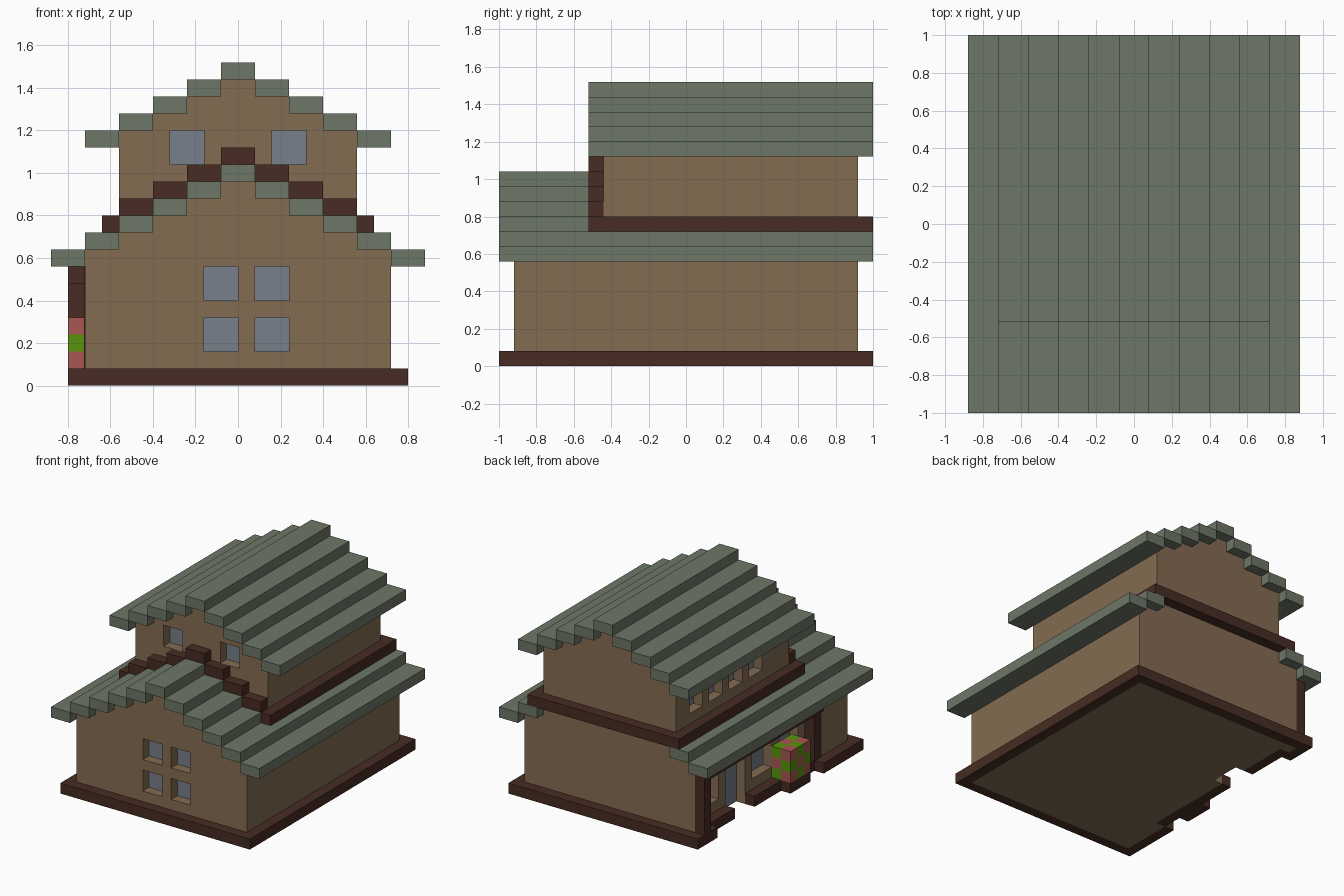
import bpy, bmesh

if "Cube" in bpy.data.objects:
    bpy.data.objects.remove(bpy.data.objects["Cube"])

U = 0.08  # block size


def material(name, rgb):
    m = bpy.data.materials.new(name)
    lin = [((c / 255 + 0.055) / 1.055) ** 2.4 for c in rgb]
    m.diffuse_color = (*lin, 1)
    m.use_nodes = True
    m.node_tree.nodes["Principled BSDF"].inputs["Base Color"].default_value = m.diffuse_color
    return m


TAN = material("tan wall", (132, 108, 82))
GREY = material("grey green roof", (109, 118, 103))
DARK = material("dark timber", (71, 44, 35))
GLASS = material("blue grey glass", (120, 128, 139))
GREEN = material("leaf green", (88, 148, 12))
PINK = material("flower pink", (168, 86, 82))


def finish(name, bm, *mats):
    bmesh.ops.recalc_face_normals(bm, faces=bm.faces)
    me = bpy.data.meshes.new(name)
    bm.to_mesh(me)
    bm.free()
    for m in mats:
        me.materials.append(m)
    ob = bpy.data.objects.new(name, me)
    bpy.context.collection.objects.link(ob)
    return ob


def add_box(bm, b, mat=0):
    x0, x1, y0, y1, z0, z1 = b
    vs = bmesh.ops.create_cube(bm, size=1)["verts"]
    for v in vs:
        v.co = ((x0, x1)[v.co.x > 0], (y0, y1)[v.co.y > 0], (z0, z1)[v.co.z > 0])
    for f in {f for v in vs for f in v.link_faces}:
        f.material_index = mat


def boxes(name, items, *mats):
    bm = bmesh.new()
    for b in items:
        add_box(bm, b)
    return finish(name, bm, *mats)


def stair_tiles(name, half, z, y0, y1, mat):
    """Mirrored two-block-wide stepped tiles rising to a ridge."""
    items = []
    while half > U + 0.01:
        for s in (-1, 1):
            a, b = sorted((s * half, s * (half - 2 * U)))
            items.append((a, b, y0, y1, z, z + U))
        half -= 2 * U
        z += U
    items.append((-U, U, y0, y1, z, z + U))
    return boxes(name, items, mat)


def gable_body(name, half, z0, z_eave, y0, y1):
    """Stepped gable profile swept front to back."""
    right = [(half, z0)]
    z = z_eave
    while half > 0.01:
        right += [(half, z), (half - 2 * U, z)]
        half -= 2 * U
        z += U
    right.pop()
    pts = right + [(-x, zz) for x, zz in reversed(right)]
    bm = bmesh.new()
    f = bm.faces.new([bm.verts.new((x, y0, zz)) for x, zz in pts])
    ext = bmesh.ops.extrude_face_region(bm, geom=[f])["geom"]
    for v in ext:
        if isinstance(v, bmesh.types.BMVert):
            v.co.y = y1
    return finish(name, bm, TAN)


def cut(body, name, items):
    c = boxes(name, items, TAN)
    c.hide_render = True
    c.hide_viewport = False
    c.display_type = 'WIRE'
    m = body.modifiers.new(name, 'BOOLEAN')
    m.operation = 'DIFFERENCE'
    m.solver = 'EXACT'
    m.object = c
    bpy.context.view_layer.objects.active = body
    bpy.ops.object.modifier_apply(modifier=name)
    bpy.data.objects.remove(c)


def front_windows(y, spots):
    """Cutters and glass plates for openings in a front wall."""
    c = [(x, x + .16, y - .05, y + U, z, z + .16) for x, z in spots]
    g = [(x, x + .16, y + U - .005, y + U + .004, z, z + .16) for x, z in spots]
    return c, g


def side_windows(x, spots):
    """Cutters and glass plates for openings in the left wall."""
    c = [(x - .04, x + U, a, b, z0 - (.05 if z0 == 0 else 0), z1) for a, b, z0, z1 in spots]
    g = [(x + U - .005, x + U + .004, a, b, z0, z1) for a, b, z0, z1 in spots]
    return c, g


# lower storey: walls, left porch recess, windows and door
lower = gable_body("lower_walls", .72, 0, .64, -.92, .92)
cut(lower, "porch_recess", [(-.9, -.64, -.52, .84, -.1, .56)])
c1, g1 = front_windows(-.92, [(x, z) for x in (-.16, .08) for z in (.16, .40)])
bays = [(.52, .76, .16, .40), (.20, .44, 0, .40), (-.12, .12, .16, .40), (-.44, -.20, .16, .40)]
c2, g2 = side_windows(-.64, bays)
cut(lower, "lower_openings", c1 + c2)
boxes("lower_glass", g1 + g2, GLASS)

# upper storey
upper = gable_body("upper_walls", .56, .76, 1.20, -.44, .92)
c1, g1 = front_windows(-.44, [(-.32, 1.04), (.16, 1.04)])
c2, g2 = side_windows(-.56, [(y - .16, y, .88, 1.12) for y in (.76, .52, .28, .04)])
cut(upper, "upper_openings", c1 + c2)
boxes("upper_glass", g1 + g2, GLASS)

# roofs: short lower gable roof in front, its eaves run the whole length
stair_tiles("lower_front_roof", .88, .56, -1, -.52, GREY)
eaves = []
for s in (-1, 1):
    for h, z in ((.88, .56), (.72, .64)):
        a, b = sorted((s * h, s * (h - 2 * U)))
        eaves.append((a, b, -.52, 1, z, z + U))
boxes("lower_eaves", eaves, GREY)
stair_tiles("upper_roof", .72, 1.12, -.52, 1, GREY)

# timber band between storeys and stepped trim on the upper front
boxes("storey_band", [(-.64, .64, -.52, 1, .72, .80)], DARK)
stair_tiles("front_gable_trim", .56, .80, -.52, -.44, DARK)

# foundation rim, broken up along the porch
boxes("foundation", [
    (-.8, .8, -1, -.92, 0, U), (-.8, .8, .92, 1, 0, U), (.72, .8, -.92, .92, 0, U),
    (-.8, -.72, .76, .92, 0, U), (-.8, -.72, -.92, -.52, 0, U),
    (-.72, -.64, .44, .84, 0, U), (-.72, -.64, -.52, .20, 0, U),
    (-.8, -.72, -.36, -.12, 0, U)], DARK)

# porch posts and beam
boxes("porch_posts", [(-.8, -.72, .84, .92, U, .48), (-.725, -.64, -.60, -.515, U, .56)], DARK)
boxes("porch_beam", [(-.8, -.72, -.52, .92, .48, .56)], DARK)

# flowering bush in checkered blocks
bm = bmesh.new()
for i in range(2):
    for j in range(3):
        for k in range(3):
            x, y, z = -.8 + i * U, -.36 + j * U, (k + 1) * U
            add_box(bm, (x, x + U, y, y + U, z, z + U), (i + j + k) % 2)
finish("flower_bush", bm, PINK, GREEN)
